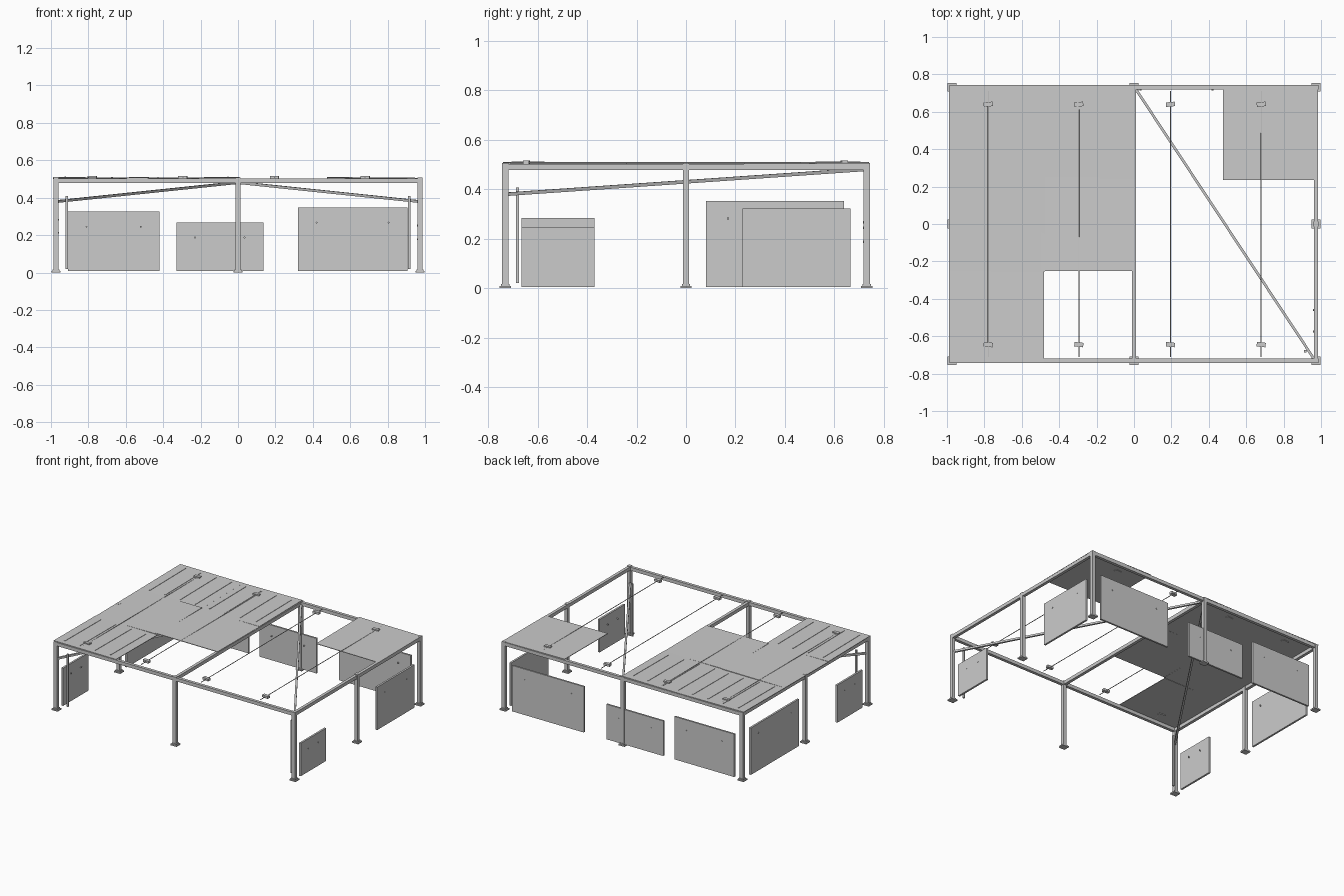
import bpy, math
from mathutils import Vector

if "Cube" in bpy.data.objects:
    bpy.data.objects.remove(bpy.data.objects["Cube"])


def box(name, lo, hi, rot=(0, 0, 0)):
    """Box between two corners, optionally turned about its centre."""
    lo, hi = Vector(lo), Vector(hi)
    bpy.ops.mesh.primitive_cube_add(size=1, location=(lo + hi) / 2)
    ob = bpy.context.object
    ob.name = name
    d = hi - lo
    for v in ob.data.vertices:
        v.co = [v.co[i] * d[i] for i in range(3)]
    ob.rotation_euler = rot
    return ob


def bar(name, a, b, w, h):
    """Straight rectangular bar from a to b."""
    a, b = Vector(a), Vector(b)
    m, half = (a + b) / 2, Vector((w, h, (b - a).length)) / 2
    ob = box(name, m - half, m + half)
    ob.rotation_euler = (b - a).to_track_quat('Z', 'Y').to_euler()
    return ob


def rod(name, a, b, r, n=8):
    a, b = Vector(a), Vector(b)
    bpy.ops.mesh.primitive_cylinder_add(vertices=n, radius=r, depth=(b - a).length, location=(a + b) / 2)
    ob = bpy.context.object
    ob.name = name
    ob.rotation_euler = (b - a).to_track_quat('Z', 'Y').to_euler()
    return ob


X, Y = 0.973, 0.731

# eight posts with stepped base plates
for x, y in [(sx, sy) for sx in (-X, 0, X) for sy in (-Y, 0, Y) if (sx, sy) != (0, 0)]:
    box("post", (x - .013, y - .013, .008), (x + .013, y + .013, .507))
    box("base_plate", (x - .025, y - .023, 0), (x + .025, y + .023, .009))
    box("base_collar", (x - .018, y - .017, .009), (x + .018, y + .017, .017))

# roof frame beams
for s in (-1, 1):
    box("long_beam", (-X, s * Y - .011, .478), (X, s * Y + .011, .503))
    box("side_beam", (s * X - .011, -Y, .478), (s * X + .011, Y, .503))
box("middle_beam", (-.011, -Y, .478), (.011, Y, .503))

# sloping braces and the short poles by the front corners
for s in (-1, 1):
    bar("diagonal_brace", (s * .01, .72, .48), (s * .965, -.725, .38), .014, .014)
    box("short_pole", (s * .915 - .006, -.687, .02), (s * .915 + .006, -.675, .408))

# roof wires with clips at both ends
for x in (-.78, -.295, .195, .68):
    rod("roof_wire", (x, -.71, .507), (x, .71, .507), .0025)
    for y in (-.645, .64):
        box("wire_clip", (x - .024, y - .012, .500), (x + .024, y + .012, .517), (0, 0, -.1 if y < 0 else .1))

# roof sheets: x0, x1, y0, y1, tilts, ribs
sheets = [(-.99, -.475, .25, .74, .008, .006, 1), (-.485, .008, .24, .74, .008, -.008, 1),
          (-.99, -.475, -.255, .26, .006, -.006, 0), (-.50, .008, -.25, .25, -.005, .004, 0),
          (-.99, -.48, -.74, -.25, -.008, .006, 1), (.475, .985, .235, .74, .006, .008, 0)]
for x0, x1, y0, y1, rx, ry, ribbed in sheets:
    sheet = box("roof_sheet", (x0, y0, .503), (x1, y1, .507), (rx, ry, 0))
    for i in range(4 if ribbed else 0):
        rx0 = -.19 + i * .125
        rib = box("sheet_rib", (rx0 - .003, -.21, .001), (rx0 + .003, .21, .0045))
        rib.parent = sheet

# low wall boards at the back: x0, x1, top
for x0, x1, top in [(-.91, -.42, .325), (-.33, .135, .267), (.32, .905, .347)]:
    box("back_board", (x0, .724, .008), (x1, .737, top))
    for x in (x0 + .1, x1 - .1):
        rod("board_bolt", (x, .715, top - .08), (x, .74, top - .08), .005)

# low wall boards at the sides: side, y0, y1, top
for s, y0, y1, top in [(1, -.665, -.37, .248), (1, .228, .665, .322),
                       (-1, -.665, -.37, .283), (-1, .08, .64, .352)]:
    box("side_board", (s * .972 - .007, y0, .005), (s * .972 + .007, y1, top))
    for y in (y0 + .09, y1 - .09):
        rod("board_bolt", (s * .957, y, top - .07), (s * .982, y, top - .07), .005)
